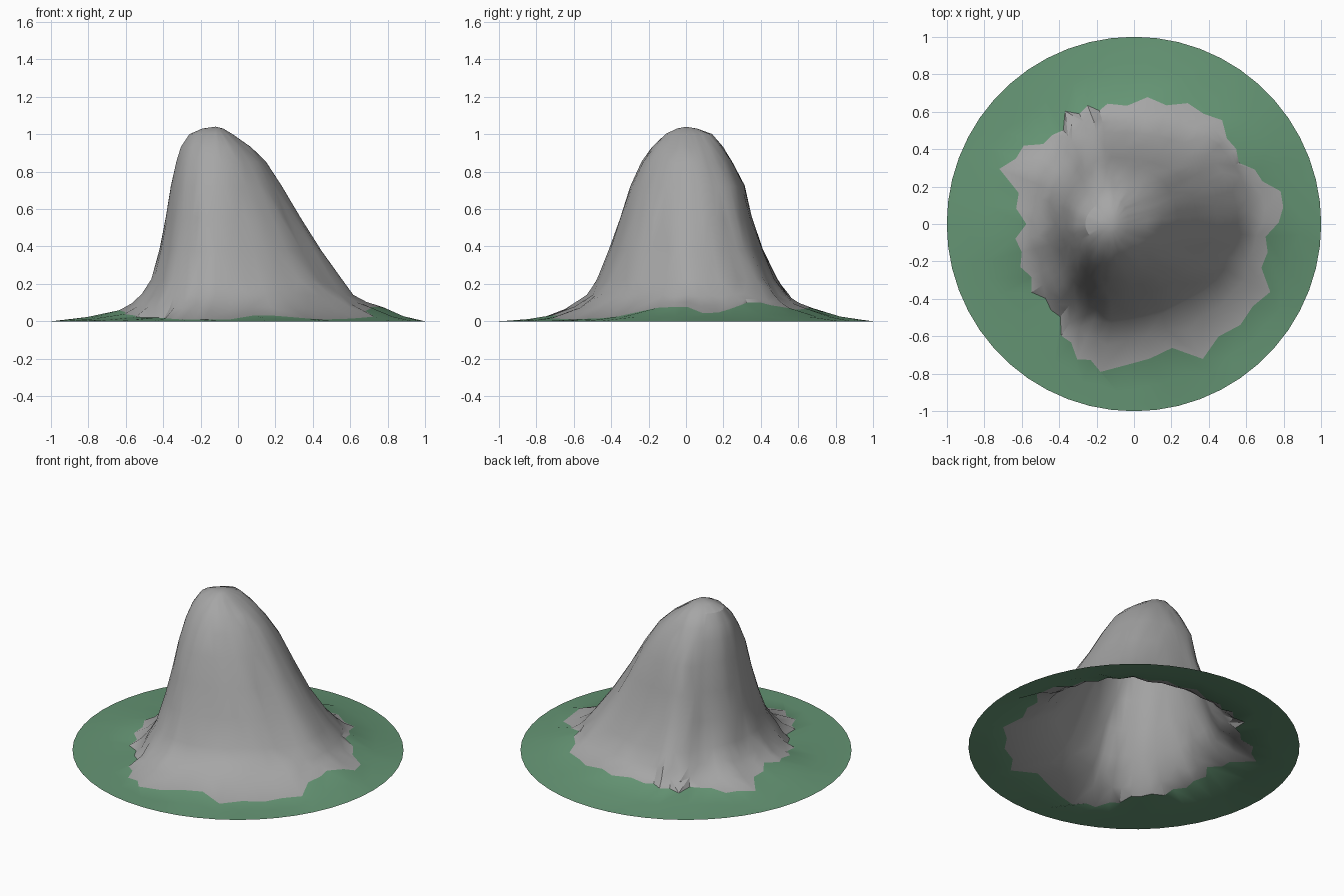
import bpy, bmesh, math, random
from math import sin, cos, pi, radians, atan2, hypot

random.seed(4)
cube = bpy.data.objects.get("Cube")
if cube:
    bpy.data.objects.remove(cube, do_unlink=True)

SPOKES = 52
PEAK = -0.12

# Mountain contours: height, then reach to the right (+x), left (-x), front (-y), back (+y)
CONTOURS = [
    (1.03, -.08, -.19, -.05, .06),
    (1.00, -.03, -.26, -.11, .14),
    (.93, .07, -.305, -.18, .20),
    (.85, .15, -.33, -.235, .25),
    (.72, .235, -.36, -.295, .32),
    (.55, .34, -.385, -.35, .36),
    (.38, .45, -.42, -.405, .42),
    (.22, .56, -.46, -.47, .50),
    (.14, .63, -.51, -.52, .56),
]
# Edge of the bare rock: angle in degrees, radius from the middle, height
ROCK_EDGE = [(0, .74, .08), (7, .83, .04), (15, .76, .05), (28, .66, .10), (36, .66, .10),
             (54, .73, .06), (72, .67, .07), (90, .66, .07), (105, .64, .06), (122, .70, .04),
             (130, .62, .05), (146, .72, .03), (157, .78, .03), (166, .64, .05),
             (180, .60, .07), (200, .64, .04), (216, .64, .02), (228, .62, .02),
             (248, .78, .01), (268, .78, .01), (280, .67, .04), (301, .82, .01),
             (310, .74, .01), (332, .80, .02), (345, .70, .07), (360, .74, .08)]


def rock_edge(angle):
    """Radius and height of the rock's foot in one direction."""
    x = math.degrees(angle) % 360
    for (x0, r0, z0), (x1, r1, z1) in zip(ROCK_EDGE, ROCK_EDGE[1:]):
        if x0 <= x <= x1:
            t = (x - x0) / (x1 - x0)
            return r0 + (r1 - r0) * t, z0 + (z1 - z0) * t


def material(name, rgb):
    m = bpy.data.materials.new(name)
    m.use_nodes = True
    m.diffuse_color = (*rgb, 1)
    m.node_tree.nodes["Principled BSDF"].inputs["Base Color"].default_value = (*rgb, 1)
    return m


def bridge(bm, inner, outer, mat):
    """Join two rings with triangles whose diagonals vary."""
    for i in range(SPOKES):
        j = (i + 1) % SPOKES
        a, b, c, d = inner[i], outer[i], outer[j], inner[j]
        tris = ((a, b, c), (a, c, d)) if random.random() < .5 else ((a, b, d), (b, c, d))
        for t in tris:
            bm.faces.new(t).material_index = mat


bm = bmesh.new()
angles = [2 * pi * i / SPOKES for i in range(SPOKES)]
# Gullies and ribs running down the slopes
ribs = [random.uniform(-1, 1) for _ in angles]
ribs = [(ribs[i - 1] + 2 * ribs[i] + ribs[(i + 1) % SPOKES]) / 4 for i in range(SPOKES)]

# Rock rings, with the long ridge swung slightly back and a hollow behind on the right
rings = []
for n, (z, right, left, front, back) in enumerate(CONTOURS):
    ring = []
    depth = n / (len(CONTOURS) - 1)
    for i, a in enumerate(angles):
        reach_x = (right if cos(a) > 0 else left) - PEAK
        reach_y = back if sin(a) > 0 else front
        k = 1 + depth * (.04 * ribs[i] + random.uniform(-.012, .012))
        if cos(a) < 0 < sin(a):
            k -= .07 * sin(2 * a) ** 2
        swing = .07 * depth * max(0, cos(a)) ** 2
        ring.append(bm.verts.new((PEAK + abs(cos(a)) * reach_x * k,
                                  abs(sin(a)) * reach_y * k + swing,
                                  z + depth * random.uniform(-.012, .012))))
    rings.append(ring)

# Scree, jagged foot of the rock, then the grass skirt out to a round rim
scree, foot, skirt, rim = [], [], [], []
for i, a in enumerate(angles):
    low = rings[-1][i].co
    az, base = atan2(low.y, low.x), hypot(low.x, low.y)
    r, z = rock_edge(az)
    r = max(r + (.025 if i % 2 else -.025) * random.uniform(.3, 1.2), base + .03)
    edge = (r * cos(az), r * sin(az), z)
    out = (cos(a), sin(a), 0)
    foot.append(bm.verts.new(edge))
    scree.append(bm.verts.new([low[0] * .55 + edge[0] * .45, low[1] * .55 + edge[1] * .45,
                               low[2] * .42 + edge[2] * .58]))
    skirt.append(bm.verts.new(((edge[0] + out[0]) / 2, (edge[1] + out[1]) / 2, z * .36)))
    rim.append(bm.verts.new(out))

# Summit cap
top = bm.verts.new((PEAK, 0, 1.04))
for i in range(SPOKES):
    bm.faces.new((top, rings[0][i], rings[0][(i + 1) % SPOKES])).material_index = 0
rings += [scree, foot]
for inner, outer in zip(rings, rings[1:]):
    bridge(bm, inner, outer, 0)
bridge(bm, foot, skirt, 1)
bridge(bm, skirt, rim, 1)

mesh = bpy.data.meshes.new("mountain")
bm.to_mesh(mesh)
bm.free()
mesh.materials.append(material("grey rock", (.38, .38, .38)))
mesh.materials.append(material("green grass", (.13, .30, .175)))
mountain = bpy.data.objects.new("mountain", mesh)
bpy.context.collection.objects.link(mountain)
bpy.context.view_layer.objects.active = mountain
mountain.select_set(True)
bpy.ops.object.shade_smooth_by_angle(angle=radians(30))
